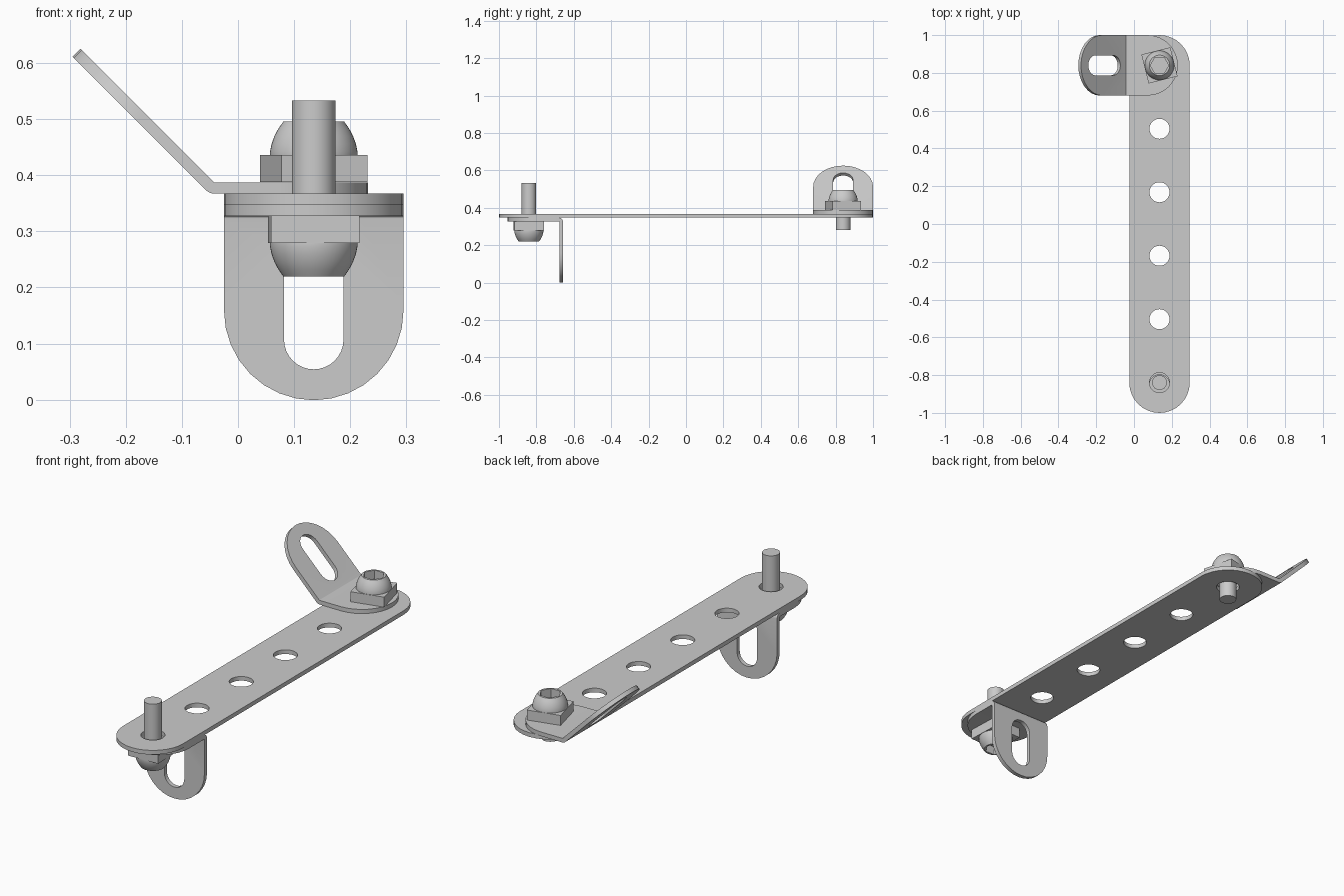
import bpy, bmesh
from math import pi, sin, cos, radians
from mathutils import Matrix

if "Cube" in bpy.data.objects:
    bpy.data.objects.remove(bpy.data.objects["Cube"])

T = 0.02      # sheet thickness
R = 0.16      # half width of bar and brackets
HOLE = 0.053  # hole radius
CX, BY = 0.135, 0.84   # bar centre line and end bolt distance


def finish(name, bm, matrix, smooth=True):
    bm.transform(matrix)
    bmesh.ops.recalc_face_normals(bm, faces=bm.faces)
    me = bpy.data.meshes.new(name)
    bm.to_mesh(me)
    bm.free()
    ob = bpy.data.objects.new(name, me)
    bpy.context.collection.objects.link(ob)
    if smooth:
        bpy.ops.object.select_all(action='DESELECT')
        ob.select_set(True)
        bpy.context.view_layer.objects.active = ob
        bpy.ops.object.shade_smooth_by_angle(angle=radians(30))
    return ob


def stadium(a, b, r, n=16):
    """Rounded slot outline running along u from a to b."""
    pts = []
    for centre, start in ((b - r, -pi / 2), (a + r, pi / 2)):
        for i in range(n + 1):
            t = start + pi * i / n
            pts.append((centre + r * cos(t), r * sin(t)))
    return pts


def circle(u, r=HOLE, n=32):
    return [(u + r * cos(2 * pi * i / n), r * sin(2 * pi * i / n)) for i in range(n)]


def sheet(loops):
    """Flat plate of thickness T; the first loop is the outline, others are holes."""
    bm = bmesh.new()
    for pts in loops:
        vs = [bm.verts.new((u, v, 0)) for u, v in pts]
        for i in range(len(vs)):
            bm.edges.new((vs[i - 1], vs[i]))
    bmesh.ops.triangle_fill(bm, edges=bm.edges[:], use_beauty=True, normal=(0, 0, 1))
    new = bmesh.ops.extrude_face_region(bm, geom=bm.faces[:])['geom']
    for v in new:
        if isinstance(v, bmesh.types.BMVert):
            v.co.z = T
    return bm


def bracket(name, angle, matrix):
    """Rounded plate with a round hole and a slot, folded upward at u = 0."""
    bm = sheet([stadium(-0.273, 0.346, R), circle(-0.17), stadium(0.051, 0.291, HOLE)])
    r = 0.004
    length = angle * (r + T / 2)
    for i in range(6):
        bmesh.ops.bisect_plane(bm, geom=bm.verts[:] + bm.edges[:] + bm.faces[:],
                               plane_co=(length * i / 5, 0, 0), plane_no=(1, 0, 0))
    for v in bm.verts:
        if v.co.x > 0:
            phi = angle * min(v.co.x / length, 1)
            d = max(v.co.x - length, 0)
            rho = T + r - v.co.z
            v.co.x = rho * sin(phi) + d * cos(phi)
            v.co.z = T + r - rho * cos(phi) + d * sin(phi)
    finish(name, bm, matrix)


def bolt(name, shaft_len, turn, matrix):
    # domed head with hex socket, built as rings; z = 0 is the head underside
    n = 48
    rings = [(0.078, 0), (0.078, 0.006), (0.075, 0.02), (0.070, 0.034),
             (0.063, 0.047), (0.054, 0.06)]
    bm = bmesh.new()
    loops = [[bm.verts.new((r * cos(2 * pi * i / n), r * sin(2 * pi * i / n), z))
              for i in range(n)] for r, z in rings]
    for z in (0.06, 0.018):
        loop = []
        for i in range(n):
            a = 2 * pi * i / n
            rho = 0.042 / cos(a % (pi / 3) - pi / 6)
            loop.append(bm.verts.new((rho * cos(a), rho * sin(a), z)))
        loops.append(loop)
    for lo, hi in zip(loops, loops[1:]):
        for i in range(n):
            bm.faces.new((lo[i - 1], lo[i], hi[i], hi[i - 1]))
    bm.faces.new(loops[0][::-1])
    bm.faces.new(loops[-1])
    finish(name + "_head", bm, matrix)
    # square collar
    bm = bmesh.new()
    bmesh.ops.create_cube(bm, size=1, matrix=Matrix.Rotation(turn, 4, 'Z')
                          @ Matrix.Translation((0, 0, -0.024))
                          @ Matrix.Diagonal((0.158, 0.158, 0.048, 1)))
    finish(name + "_square_collar", bm, matrix, False)
    # shaft
    bm = bmesh.new()
    bmesh.ops.create_cone(bm, cap_ends=True, segments=32, radius1=0.039, radius2=0.039,
                          depth=shaft_len, matrix=Matrix.Translation((0, 0, -shaft_len / 2)))
    finish(name + "_shaft", bm, matrix)


# long perforated bar
bar = sheet([stadium(-1, 1, R)] + [circle(-BY + 0.336 * i) for i in range(6)])
finish("bar", bar, Matrix.Translation((CX, 0, 0.347)) @ Matrix.Rotation(pi / 2, 4, 'Z'))

# brackets: upper folds 45 degrees up, lower folds 90 degrees down
bracket("upper_bracket", pi / 4,
        Matrix.Translation((-0.041, BY, 0.367)) @ Matrix.Rotation(pi, 4, 'Z'))
bracket("lower_bracket", pi / 2,
        Matrix.Translation((CX, -0.681, 0.347)) @ Matrix.Rotation(pi / 2, 4, 'Z')
        @ Matrix.Rotation(pi, 4, 'X'))

# bolts: upper head on top, lower head underneath
bolt("upper_bolt", 0.156, radians(14), Matrix.Translation((CX, BY, 0.436)))
bolt("lower_bolt", 0.254, radians(-2),
     Matrix.Translation((CX, -BY, 0.279)) @ Matrix.Rotation(pi, 4, 'X'))
